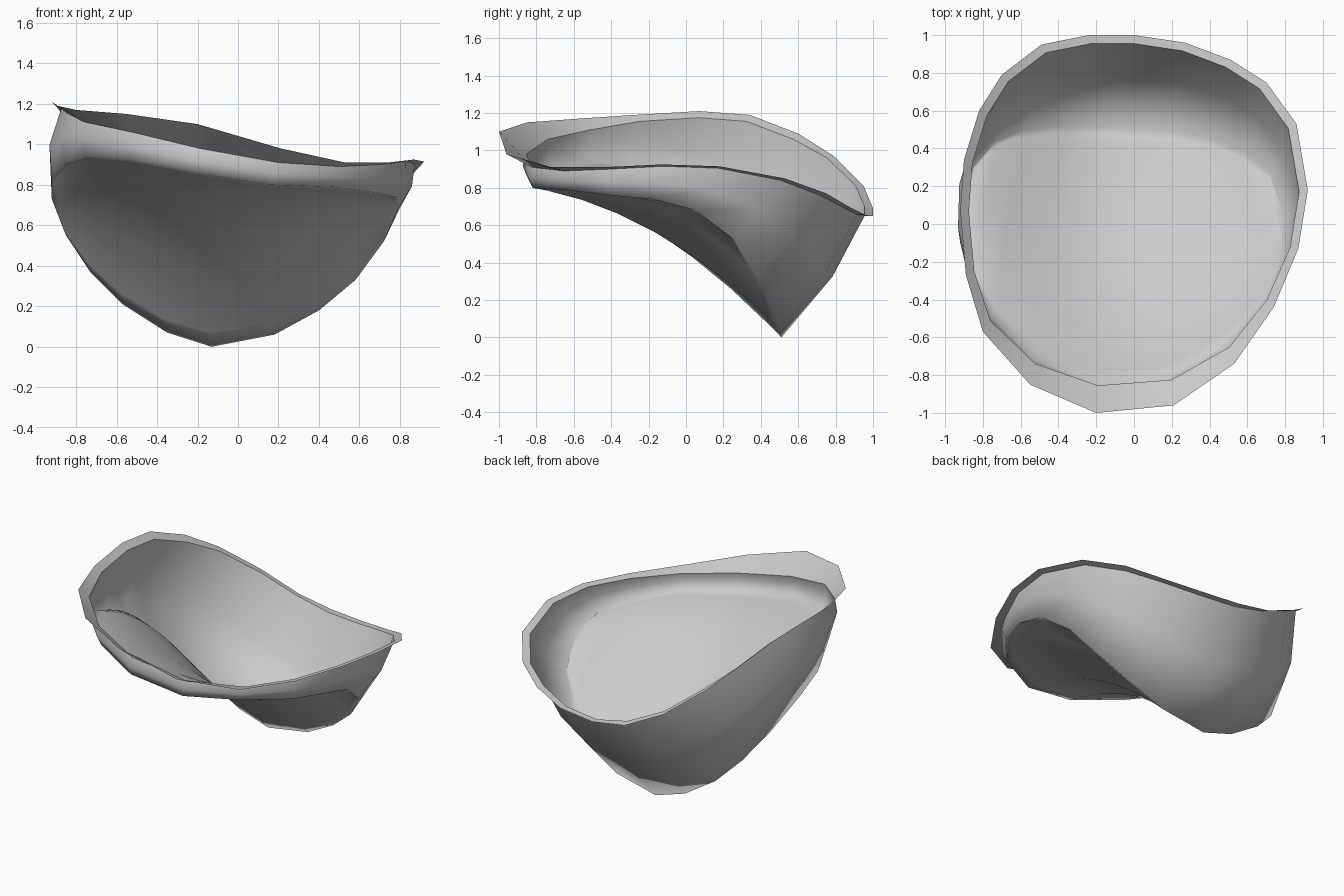
import bpy, bmesh
from mathutils import Vector

if "Cube" in bpy.data.objects:
    bpy.data.objects.remove(bpy.data.objects["Cube"])

# Outer edge of the rim, counter-clockwise from the front: x, y, z, drop to inner edge
RIM = [(-.20, -1.0, 1.10, .12), (.21, -.96, .98, .07), (.53, -.74, .91, .02), (.74, -.44, .91, .01),
       (.87, -.13, .925, .01), (.92, .18, .915, .01), (.86, .53, .85, .01), (.70, .75, .77, .01),
       (.51, .87, .70, 0), (.27, .96, .655, 0), (0, 1.0, .65, 0), (-.24, 1.0, .69, -.01),
       (-.49, .95, .81, 0), (-.70, .79, .97, .01), (-.82, .60, 1.09, .03), (-.90, .34, 1.19, .035),
       (-.92, .07, 1.21, .035), (-.89, -.27, 1.19, .035), (-.80, -.57, 1.17, .06), (-.55, -.85, 1.15, .09)]

# Bottom edge of the wall, same order
BASE = [(-.21, -.85, .86), (.16, -.82, .80), (.47, -.65, .79), (.69, -.40, .76), (.78, -.18, .74),
        (.79, .05, .68), (.72, .26, .52), (.58, .38, .33), (.40, .45, .18), (.18, .49, .06),
        (-.13, .51, 0), (-.35, .51, .07), (-.57, .50, .21), (-.73, .44, .37), (-.85, .30, .55),
        (-.92, .08, .73), (-.92, -.10, .82), (-.85, -.30, .91), (-.75, -.49, .94), (-.53, -.71, .92)]
N = len(RIM)

outer = [Vector(p[:3]) for p in RIM]
inner = [Vector((x * .95, y * (.955 + .1 * min(y, 0)), z - d)) for x, y, z, d in RIM]
base = [Vector(p) for p in BASE]


def bulged_mid(a, b):
    """Middle of the wall, pushed outward a little more where it is tall."""
    m = (a + b) / 2
    out = Vector((m.x, m.y, 0)).normalized()
    return m + out * (.015 + .055 * (a.z - b.z))


def bridge(bm, lower, upper):
    for i in range(N):
        j = (i + 1) % N
        bm.faces.new((lower[i], lower[j], upper[j], upper[i]))


def finish(bm, name):
    mesh = bpy.data.meshes.new(name)
    bm.to_mesh(mesh)
    bm.free()
    mesh.shade_smooth()
    obj = bpy.data.objects.new(name, mesh)
    bpy.context.collection.objects.link(obj)


# Flat lip around the opening
bm = bmesh.new()
bridge(bm, [bm.verts.new(p) for p in outer], [bm.verts.new(p) for p in inner])
finish(bm, "rim")

# Wall and saddle-shaped floor
bm = bmesh.new()
rings = [[bm.verts.new(p) for p in r]
         for r in (base, [bulged_mid(a, b) for a, b in zip(inner, base)], inner)]
bridge(bm, rings[0], rings[1])
bridge(bm, rings[1], rings[2])

# Floor strips run from the back edge to the front edge, arching upward
steps = [.05, .2, .35, .5, .65, .8, .95]
columns = [[rings[0][5]]]
for k in range(1, 10):
    back, front = 5 + k, (5 - k) % N
    a, b = base[back], base[front]
    arch = .14 * (b - a).length / 1.6
    col = [rings[0][back]]
    for t in steps:
        p = a.lerp(b, t)
        p.z += 4 * arch * t * (1 - t)
        col.append(bm.verts.new(p))
    columns.append(col + [rings[0][front]])
columns.append([rings[0][15]])

for left, right in zip(columns, columns[1:]):
    for i in range(len(steps) + 1):
        quad = [left[min(i, len(left) - 1)], right[min(i, len(right) - 1)],
                right[min(i + 1, len(right) - 1)], left[min(i + 1, len(left) - 1)]]
        bm.faces.new(list(dict.fromkeys(quad)))
bmesh.ops.recalc_face_normals(bm, faces=bm.faces)
finish(bm, "bowl")
